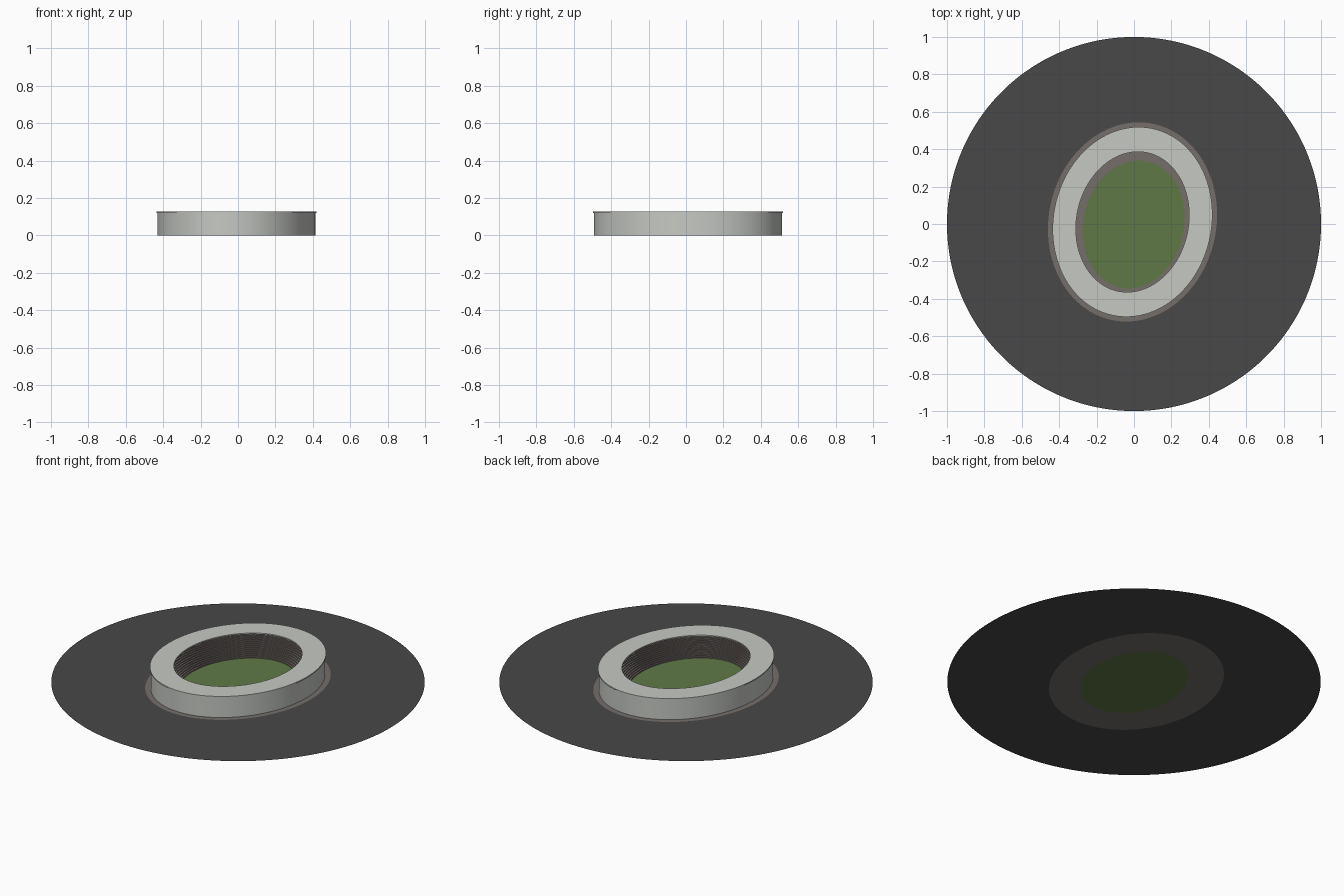
import bpy, math
from mathutils import Vector, Matrix

cube = bpy.data.objects.get("Cube")
if cube:
    bpy.data.objects.remove(cube, do_unlink=True)

SEG = 160
TILT = Matrix.Rotation(math.radians(-12), 3, 'Z')
CENTRE = Vector((-0.008, 0.011, 0))
FIELD_CENTRE = Vector((-0.003, -0.003, 0))


def material(name, rgb):
    m = bpy.data.materials.new(name)
    m.use_nodes = True
    # sRGB bytes to linear
    col = [((c / 255 + 0.055) / 1.055) ** 2.4 for c in rgb] + [1]
    m.diffuse_color = col
    m.node_tree.nodes["Principled BSDF"].inputs["Base Color"].default_value = col
    return m


asphalt = material("dark asphalt", (72, 72, 72))
concrete = material("warm brown concrete", (118, 111, 107))
panel = material("pale grey panel", (198, 201, 196))
grass = material("grass green", (95, 121, 70))


def ellipse(a, b, z=0, centre=CENTRE):
    """Ring of points on a tilted ellipse with half width a and half length b."""
    angles = [2 * math.pi * i / SEG for i in range(SEG)]
    return [centre + TILT @ Vector((a * math.cos(t), b * math.sin(t), z)) for t in angles]


def loft(name, rings, mat, closed=False, cap=False):
    """Bridge successive rings with quads, running from outside to inside."""
    verts = [p for ring in rings for p in ring]
    n = len(rings)
    faces = []
    for r in range(n if closed else n - 1):
        s = (r + 1) % n
        for i in range(SEG):
            j = (i + 1) % SEG
            faces.append((r * SEG + i, r * SEG + j, s * SEG + j, s * SEG + i))
    if cap:
        faces.append(tuple(range((n - 1) * SEG, n * SEG)))
    mesh = bpy.data.meshes.new(name)
    mesh.from_pydata(verts, [], faces)
    mesh.materials.append(mat)
    ob = bpy.data.objects.new(name, mesh)
    bpy.context.collection.objects.link(ob)
    bpy.context.view_layer.objects.active = ob
    ob.select_set(True)
    bpy.ops.object.shade_smooth_by_angle(angle=math.radians(30))
    ob.select_set(False)
    return ob


# Flat base: ground, apron and playing field share one plane
apron_edge = ellipse(0.448, 0.536)
field_edge = ellipse(0.269, 0.345, 0, FIELD_CENTRE)
loft("ground", [ellipse(1, 1, 0, Vector()), apron_edge], asphalt)
loft("apron", [apron_edge, field_edge], concrete)
loft("playing_field", [field_edge], grass, cap=True)

# Outer wall
wall = (0.418, 0.506)
loft("outer_wall", [ellipse(*wall), ellipse(*wall, 0.121)], panel)

# Stepped seating rising from the field to the wall
STEPS, RISE = 16, 0.112
wall_ring = ellipse(*wall)
rings = []
for k in range(STEPS, -1, -1):
    ring = [f.lerp(w, k / STEPS) for f, w in zip(field_edge, wall_ring)]
    for level in (min(k + 1, STEPS), k):
        rings.append([p + Vector((0, 0, RISE * level / STEPS)) for p in ring])
loft("seating_terraces", rings[1:], concrete)

# Thin roof ring overhanging the wall and the seating
outer, inner = (0.423, 0.511), (0.299, 0.378)
loft("roof", [ellipse(*outer, 0.12), ellipse(*outer, 0.127),
              ellipse(*inner, 0.127), ellipse(*inner, 0.12)], panel, closed=True)
